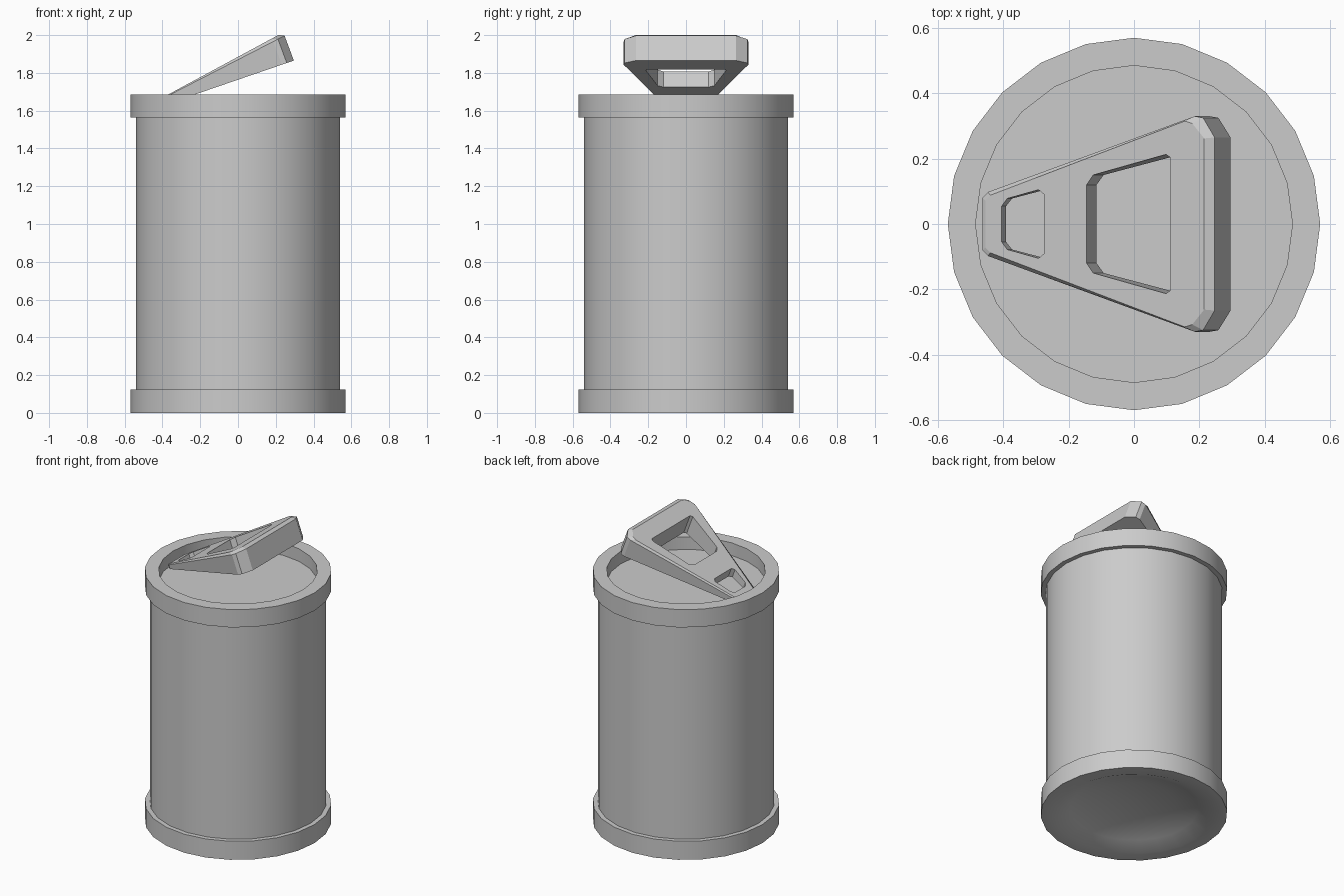
import bpy, bmesh, math

if "Cube" in bpy.data.objects:
    bpy.data.objects.remove(bpy.data.objects["Cube"])

SIDES = 24


def make_object(name, bm):
    bmesh.ops.recalc_face_normals(bm, faces=bm.faces)
    mesh = bpy.data.meshes.new(name)
    bm.to_mesh(mesh)
    bm.free()
    ob = bpy.data.objects.new(name, mesh)
    bpy.context.collection.objects.link(ob)
    return ob


def lathe(name, profile):
    """Spin (radius, z) points around z; radius 0 becomes a pole."""
    bm = bmesh.new()
    rings = []
    for r, z in profile:
        n = SIDES if r > 0 else 1
        rings.append([bm.verts.new((r * math.cos(2 * math.pi * i / SIDES),
                                    r * math.sin(2 * math.pi * i / SIDES), z))
                      for i in range(n)])
    for a, b in zip(rings, rings[1:]):
        for i in range(SIDES):
            j = (i + 1) % SIDES
            quad = [a[i % len(a)], a[j % len(a)], b[j % len(b)], b[i % len(b)]]
            bm.faces.new(list(dict.fromkeys(quad)))
    return make_object(name, bm)


# Can body: domed base, two rims, recessed lid
can = lathe("can_body", [
    (0, 0.10), (0.25, 0.078), (0.39, 0.04), (0.485, 0), (0.57, 0),
    (0.57, 0.125), (0.54, 0.125), (0.54, 1.565), (0.57, 1.565),
    (0.57, 1.685), (0.485, 1.685), (0.485, 1.60), (0, 1.60)])
bpy.context.view_layer.objects.active = can
can.select_set(True)
bpy.ops.object.shade_smooth_by_angle(angle=math.radians(30))


# Pull tab: tilted wedge with chamfered corners and two openings
def top_z(x):
    return 1.68 + 0.54 * (x + 0.38)


def bottom_z(x):
    return 1.685 + 0.343 * (x + 0.23)


def tab_point(x, y, f):
    """Point at fraction f of the way from the top to the bottom plane."""
    t = f * (top_z(x) - bottom_z(x)) / 1.06
    return (x + 0.35 * t, y, top_z(x) - 0.94 * t)


def loop(bm, half, f):
    pts = half + [(x, -y) for x, y in reversed(half)]
    return [bm.verts.new(tab_point(x, y, f)) for x, y in pts]


def bridge(bm, a, b):
    for i in range(len(a)):
        j = (i + 1) % len(a)
        bm.faces.new((a[i], a[j], b[j], b[i]))


def fill(bm, loops):
    edges = []
    for vs in loops:
        for a, b in zip(vs, vs[1:] + vs[:1]):
            edges.append(bm.edges.get((a, b)))
    bmesh.ops.triangle_fill(bm, use_beauty=True, edges=edges)


outer = [(-0.465, 0.08), (-0.448, 0.098), (0.18, 0.33), (0.205, 0.325), (0.24, 0.265)]
inner = [(-0.455, 0.072), (-0.44, 0.088), (0.155, 0.315), (0.178, 0.308), (0.215, 0.262)]
holes = [
    [(-0.405, 0.055), (-0.388, 0.078), (-0.292, 0.105), (-0.275, 0.09)],
    [(-0.145, 0.12), (-0.125, 0.15), (0.098, 0.213), (0.112, 0.203)]]

bm = bmesh.new()
top, edge, under = loop(bm, inner, 0), loop(bm, outer, 0.12), loop(bm, outer, 1)
bridge(bm, top, edge)
bridge(bm, edge, under)
tops, unders = [top], [under]
for h in holes:
    a, b = loop(bm, h, 0), loop(bm, h, 1)
    bridge(bm, a, b)
    tops.append(a)
    unders.append(b)
fill(bm, tops)
fill(bm, unders)
make_object("pull_tab", bm)
